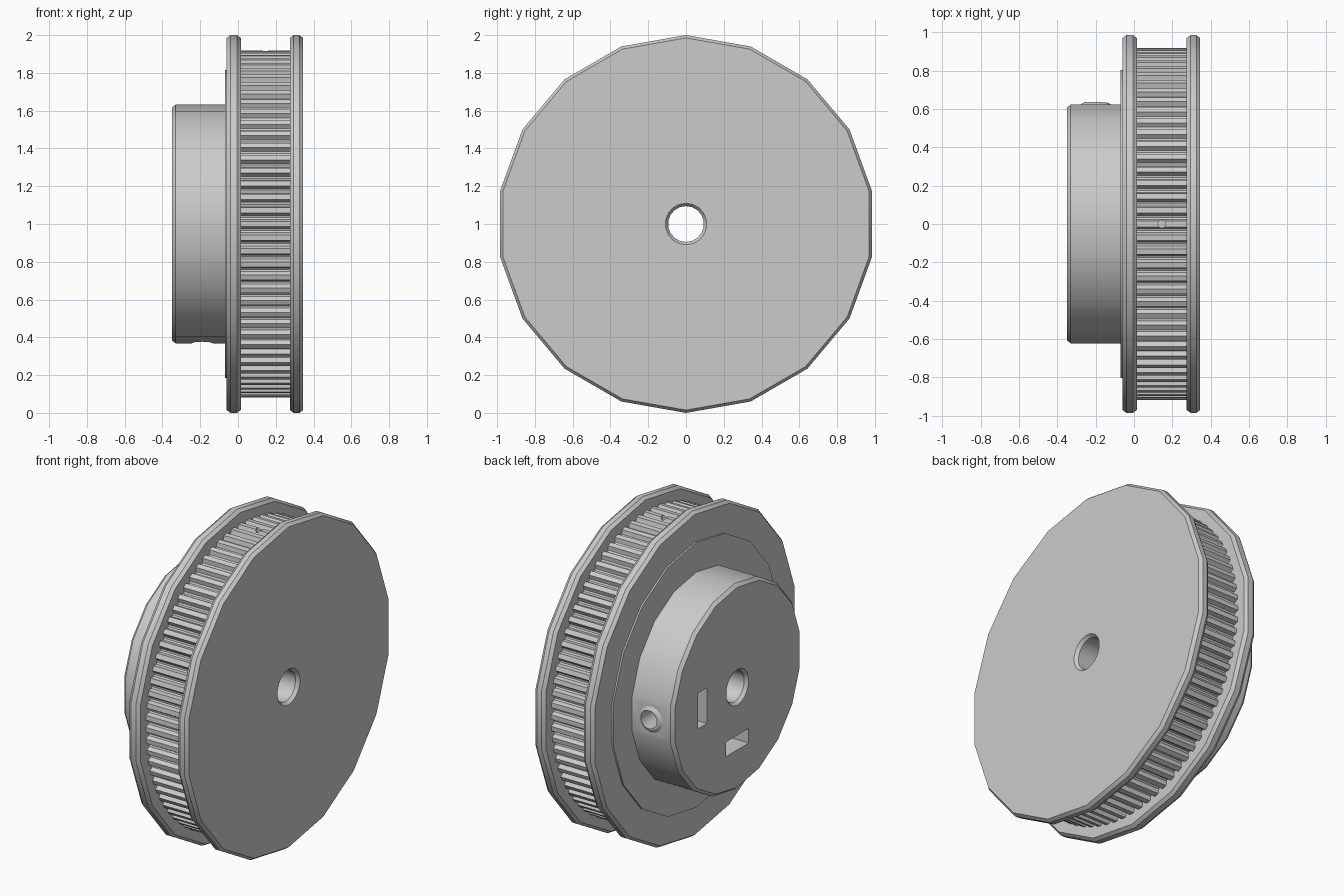
import bpy, bmesh, math
from mathutils import Vector, Matrix

cube = bpy.data.objects.get("Cube")
if cube:
    bpy.data.objects.remove(cube, do_unlink=True)

grey = bpy.data.materials.new("plain_grey")
grey.use_nodes = True
colour = (0.6, 0.6, 0.6, 1)
grey.diffuse_color = colour
grey.node_tree.nodes["Principled BSDF"].inputs["Base Color"].default_value = colour

SIDES, TEETH, BORE = 18, 80, 0.095
AXIS = Vector((0, 0, 1))


def make_object(name, bm):
    bmesh.ops.recalc_face_normals(bm, faces=bm.faces)
    mesh = bpy.data.meshes.new(name)
    bm.to_mesh(mesh)
    bm.free()
    mesh.materials.append(grey)
    obj = bpy.data.objects.new(name, mesh)
    bpy.context.collection.objects.link(obj)
    return obj


def ring_solid(name, rings):
    """Join closed loops of points, the last back to the first."""
    bm = bmesh.new()
    loops = [[bm.verts.new(p) for p in ring] for ring in rings]
    for a, b in zip(loops, loops[1:] + loops[:1]):
        for i in range(len(a)):
            j = (i + 1) % len(a)
            bm.faces.new((a[i], a[j], b[j], b[i]))
    return make_object(name, bm)


def point(x, r, angle):
    return AXIS + Vector((x, r * math.sin(angle), r * math.cos(angle)))


def lathe(name, profile):
    steps = [math.tau * i / SIDES for i in range(SIDES)]
    return ring_solid(name, [[point(x, r, a) for a in steps] for x, r in profile])


def cylinder(centre, direction, r1, r2, depth):
    bm = bmesh.new()
    turn = Vector(direction).to_track_quat('Z', 'Y').to_matrix().to_4x4()
    bmesh.ops.create_cone(bm, cap_ends=True, segments=24, radius1=r1, radius2=r2,
                          depth=depth, matrix=Matrix.Translation(AXIS + Vector(centre)) @ turn)
    return make_object("helper", bm)


def box(centre, size):
    bm = bmesh.new()
    bmesh.ops.create_cube(bm, size=1, matrix=Matrix.Translation(AXIS + Vector(centre))
                          @ Matrix.Diagonal((*size, 1)))
    return make_object("helper", bm)


def combine(obj, helper, operation):
    helper.hide_render = True
    mod = obj.modifiers.new("shape", 'BOOLEAN')
    mod.operation, mod.solver, mod.object = operation, 'EXACT', helper
    bpy.context.view_layer.objects.active = obj
    bpy.ops.object.modifier_apply(modifier=mod.name)
    bpy.data.objects.remove(helper, do_unlink=True)


# Hub with its shallow shoulder disc
hub = lathe("hub", [(-0.35, BORE + 0.015), (-0.35, 0.615), (-0.33, 0.633), (-0.07, 0.633),
                    (-0.07, 0.815), (-0.06, 0.815), (-0.06, BORE), (-0.33, BORE)])

# Slight swelling on the hub's flat, then two set screw holes with nut slots
combine(hub, cylinder((-0.2, 0.617, 0), (0, 1, 0), 0.12, 0.06, 0.036), 'UNION')
for d in ((0, 1, 0), (0, 0, -1)):
    out = Vector(d)
    combine(hub, cylinder(out * 0.4 + Vector((-0.19, 0, 0)), d, 0.055, 0.055, 0.68), 'DIFFERENCE')
    size = (0.25, 0.09, 0.22) if d[1] else (0.25, 0.22, 0.09)
    combine(hub, box(out * 0.34 + Vector((-0.235, 0, 0)), size), 'DIFFERENCE')

# Two belt flanges with chamfered rims
inner_flange = lathe("inner_flange", [(-0.06, BORE), (-0.06, 0.985), (-0.04, 1), (-0.005, 1),
                                      (0.015, 0.985), (0.015, BORE)])
outer_flange = lathe("outer_flange", [(0.275, BORE), (0.275, 0.985), (0.295, 1), (0.325, 1),
                                      (0.345, 0.985), (0.345, BORE + 0.015), (0.325, BORE)])

# Toothed belt track with rounded grooves
tooth = [(-0.2, 0.918), (0.2, 0.918), (0.27, 0.905), (0.35, 0.893),
         (0.5, 0.889), (0.65, 0.893), (0.73, 0.905)]
outline = [((i + f) * math.tau / TEETH, r) for i in range(TEETH) for f, r in tooth]
rings = []
for x, bore in ((0.015, True), (0.015, False), (0.275, False), (0.275, True)):
    rings.append([point(x, BORE if bore else r, a) for a, r in outline])
belt_track = ring_solid("belt_track", rings)
combine(belt_track, cylinder((0.145, 0, 0.91), (0, 0, 1), 0.02, 0.02, 0.08), 'DIFFERENCE')

# Soft shading with crisp corners
bpy.ops.object.select_all(action='DESELECT')
for obj in (hub, inner_flange, outer_flange, belt_track):
    obj.select_set(True)
    bpy.context.view_layer.objects.active = obj
bpy.ops.object.shade_smooth_by_angle(angle=math.radians(30))
